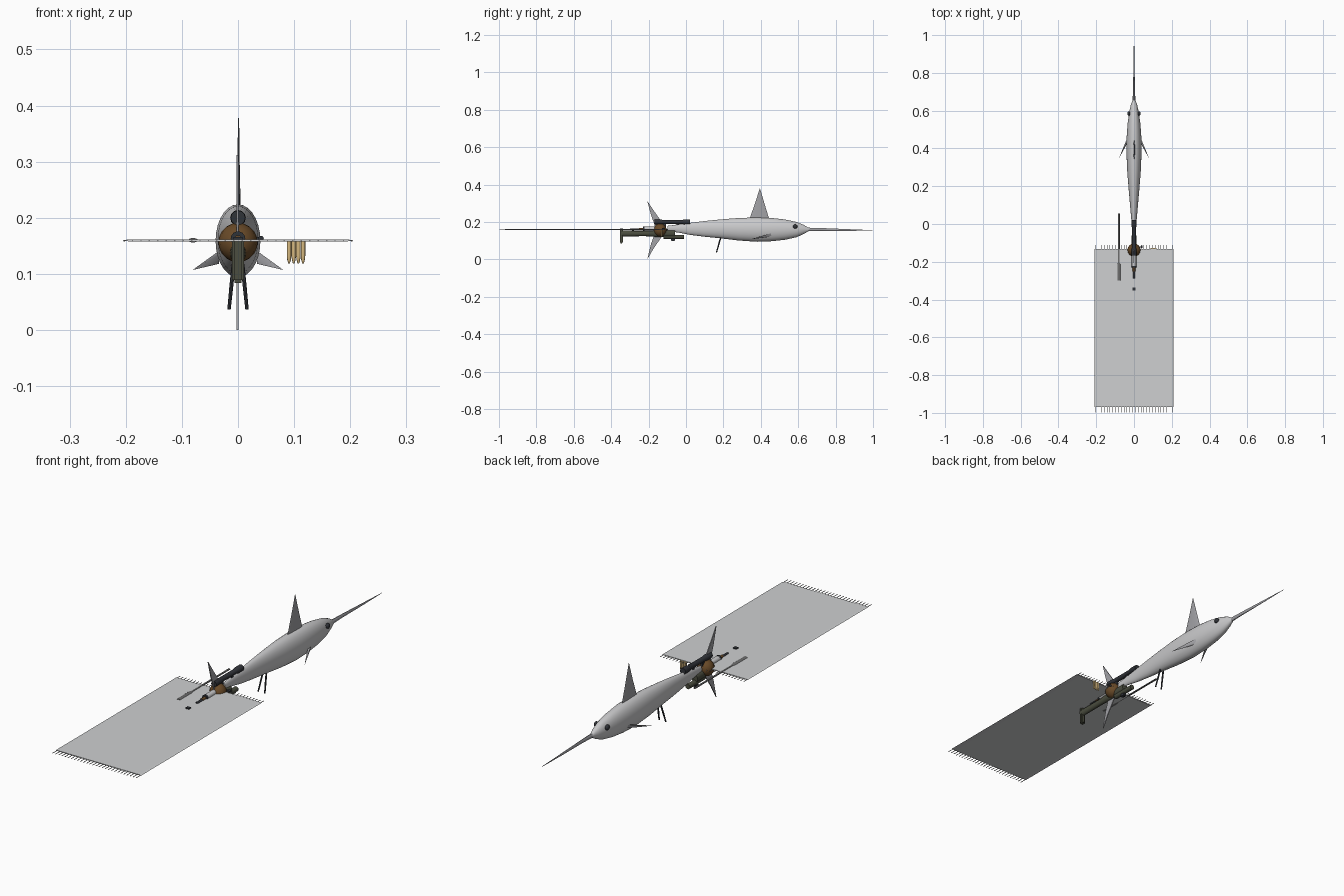
import bpy, bmesh
from math import sin, cos, pi, radians
from mathutils import Vector

cube = bpy.data.objects.get("Cube")
if cube:
    bpy.data.objects.remove(cube)


def material(name, r, g, b):
    m = bpy.data.materials.new(name)
    m.use_nodes = True
    m.diffuse_color = (r, g, b, 1)
    m.node_tree.nodes["Principled BSDF"].inputs["Base Color"].default_value = (r, g, b, 1)
    return m


SKIN = material("light grey skin", 0.59, 0.59, 0.60)
FIN = material("fin grey", 0.36, 0.36, 0.38)
CLOTH = material("cloth grey", 0.62, 0.63, 0.64)
THREAD = material("thread grey", 0.36, 0.36, 0.36)
WOOD = material("brown wood", 0.14, 0.068, 0.021)
OLIVE = material("dark olive", 0.07, 0.075, 0.05)
SLATE = material("dark slate", 0.03, 0.033, 0.04)
BRASS = material("brass tan", 0.70, 0.50, 0.22)
STEEL = material("dark steel", 0.15, 0.15, 0.15)


def finish(bm, name, mat, angle=40):
    bmesh.ops.recalc_face_normals(bm, faces=bm.faces[:])
    me = bpy.data.meshes.new(name)
    bm.to_mesh(me)
    bm.free()
    me.materials.append(mat)
    ob = bpy.data.objects.new(name, me)
    bpy.context.collection.objects.link(ob)
    bpy.ops.object.select_all(action="DESELECT")
    ob.select_set(True)
    bpy.context.view_layer.objects.active = ob
    bpy.ops.object.shade_smooth_by_angle(angle=radians(angle))
    return ob


def loft(name, stations, mat, x=0, sides=16, upright=False, angle=40):
    """Elliptical rings (position, cross centre, half width, half height) along y, or z if upright."""
    bm = bmesh.new()
    rings = []
    for p, c, rw, rh in stations:
        ring = []
        for i in range(sides):
            a = 2 * pi * i / sides
            u, v = x + rw * cos(a), c + rh * sin(a)
            ring.append(bm.verts.new((u, v, p) if upright else (u, p, v)))
        rings.append(ring)
    for a, b in zip(rings, rings[1:]):
        for i in range(sides):
            j = (i + 1) % sides
            bm.faces.new((a[i], a[j], b[j], b[i]))
    bm.faces.new(rings[0])
    bm.faces.new(rings[-1])
    return finish(bm, name, mat, angle)


def tube(name, y0, y1, z, r, mat, x=0, sides=14):
    return loft(name, [(y0, z, r, r), (y1, z, r, r)], mat, x, sides)


def box(name, center, size, mat, bevel=0.0):
    bm = bmesh.new()
    bmesh.ops.create_cube(bm, size=1)
    for v in bm.verts:
        v.co = Vector(center) + Vector([a * b for a, b in zip(v.co, size)])
    if bevel:
        bmesh.ops.bevel(bm, geom=bm.edges[:], offset=bevel, segments=2, affect="EDGES")
    return finish(bm, name, mat)


def plate(name, points, thickness, mat):
    """Flat fin from an outline, with thickness across x."""
    bm = bmesh.new()
    face = bm.faces.new([bm.verts.new(Vector(p) - Vector((thickness / 2, 0, 0))) for p in points])
    out = bmesh.ops.extrude_face_region(bm, geom=[face])
    for v in out["geom"]:
        if isinstance(v, bmesh.types.BMVert):
            v.co.x += thickness
    return finish(bm, name, mat, 20)


# Fish body and sword
loft("fish_body", [
    (-0.10, 0.165, 0.007, 0.014), (-0.04, 0.165, 0.010, 0.022), (0.02, 0.163, 0.014, 0.032),
    (0.10, 0.163, 0.021, 0.042), (0.18, 0.163, 0.028, 0.050), (0.28, 0.161, 0.036, 0.060),
    (0.38, 0.159, 0.040, 0.065), (0.46, 0.159, 0.039, 0.062), (0.53, 0.159, 0.034, 0.054),
    (0.59, 0.159, 0.026, 0.041), (0.63, 0.160, 0.017, 0.024), (0.66, 0.160, 0.006, 0.006)],
    SKIN, sides=28)
loft("sword", [(0.64, 0.16, 0.008, 0.010), (0.72, 0.16, 0.005, 0.008),
               (0.86, 0.157, 0.0025, 0.005), (0.998, 0.155, 0.0005, 0.001)], FIN, sides=10)

# Dorsal and tail fins
loft("dorsal_fin", [(0.205, 0.392, 0.004, 0.056), (0.30, 0.394, 0.002, 0.025),
                    (0.378, 0.395, 0.001, 0.001)], FIN, x=0.001, upright=True, angle=80)
for name, s, reach in (("upper_tail_fin", 1, 0.152), ("lower_tail_fin", -1, 0.16)):
    plate(name, [(-0.001, -0.11, 0.16), (-0.001, -0.13, 0.16 + s * 0.04),
                 (-0.001, -0.172, 0.16 + s * 0.10), (-0.001, -0.207, 0.16 + s * reach),
                 (-0.001, -0.188, 0.16 + s * 0.08), (-0.001, -0.17, 0.16 + s * 0.03),
                 (-0.001, -0.165, 0.16)], 0.004, FIN)

# Paired fins and eyes
for side, s in (("left", 1), ("right", -1)):
    bm = bmesh.new()
    root = [bm.verts.new((s * 0.034, y, z)) for y, z in
            ((0.46, 0.141), (0.455, 0.125), (0.43, 0.118), (0.435, 0.134))]
    tip = bm.verts.new((s * 0.081, 0.345, 0.107))
    bm.faces.new(root)
    for i in range(4):
        bm.faces.new((root[i], root[(i + 1) % 4], tip))
    finish(bm, side + "_pectoral_fin", FIN, 80)
    pelvic = loft(side + "_pelvic_fin", [(0.037, 0.163, 0.003, 0.003), (0.08, 0.175, 0.0035, 0.004),
                                         (0.125, 0.188, 0.0035, 0.004)], SLATE, sides=8, upright=True)
    for v in pelvic.data.vertices:
        v.co.x += s * (0.016 - (v.co.z - 0.037) * 0.10)
    bm = bmesh.new()
    bmesh.ops.create_uvsphere(bm, u_segments=16, v_segments=10, radius=0.012)
    for v in bm.verts:
        v.co.x *= 0.7
        v.co += Vector((s * 0.027, 0.584, 0.176))
    finish(bm, side + "_eye", SLATE)

# Rug: thin sheet with tapered long edges and fringed ends
bm = bmesh.new()
section = [(-0.208, 0.1597), (-0.198, 0.161), (0.198, 0.161), (0.208, 0.1597),
           (0.190, 0.1575), (-0.190, 0.1575)]
ends = [[bm.verts.new((x, y, z)) for x, z in section] for y in (-0.968, -0.132)]
for i in range(6):
    j = (i + 1) % 6
    bm.faces.new((ends[0][i], ends[0][j], ends[1][j], ends[1][i]))
for e in ends:
    bm.faces.new(e)
finish(bm, "rug", CLOTH, 3)
bm = bmesh.new()
count = 28
for y in (-0.982, -0.126):
    for i in range(count):
        x = -0.203 + 0.406 * i / (count - 1)
        new = bmesh.ops.create_cube(bm, size=1)["verts"]
        for v in new:
            v.co = Vector((x + v.co.x * 0.0025, y + v.co.y * 0.030, 0.159 + v.co.z * 0.0015))
finish(bm, "rug_fringe", THREAD)

# Wooden ball at the tail
bm = bmesh.new()
bmesh.ops.create_uvsphere(bm, u_segments=16, v_segments=10, radius=0.035)
for v in bm.verts:
    v.co += Vector((0, -0.138, 0.156))
finish(bm, "wooden_ball", WOOD)

# Rifle: butt, stock, fore end and grip
box("butt_plate", (0, -0.345, 0.124), (0.022, 0.018, 0.080), OLIVE, 0.005)
box("butt_cap", (0, -0.345, 0.162), (0.016, 0.015, 0.007), SLATE)
loft("stock", [(-0.35, 0.138, 0.011, 0.016), (-0.22, 0.138, 0.012, 0.014),
               (-0.16, 0.138, 0.014, 0.018), (-0.06, 0.138, 0.014, 0.018)], OLIVE)
tube("fore_end", -0.12, -0.012, 0.120, 0.011, OLIVE)
box("grip", (0, -0.07, 0.112), (0.014, 0.022, 0.030), SLATE, 0.003)
tube("side_knob", -0.128, -0.114, 0.163, 0.005, SLATE, x=0.041)
box("knob_arm", (0.03, -0.121, 0.163), (0.02, 0.006, 0.006), SLATE)

# Bolt assembly on top of the stock
tube("bolt_sleeve", -0.222, -0.165, 0.163, 0.012, SKIN)
tube("bolt_collar", -0.230, -0.222, 0.163, 0.013, SLATE)
tube("bolt_neck", -0.252, -0.230, 0.162, 0.007, WOOD)
tube("bolt_rod", -0.288, -0.252, 0.160, 0.006, SLATE)

# Scope with mounts
loft("scope", [(-0.168, 0.2, 0.013, 0.013), (-0.135, 0.2, 0.013, 0.013), (-0.125, 0.2, 0.011, 0.011),
               (-0.018, 0.2, 0.011, 0.011), (-0.012, 0.2, 0.014, 0.014), (0.022, 0.2, 0.014, 0.014)],
     SLATE, sides=12)
for name, y in (("rear_mount", -0.115), ("front_mount", -0.045)):
    box(name, (0, y, 0.175), (0.010, 0.014, 0.04), SLATE)

# Cleaning rod with thick handle
loft("cleaning_rod", [(-0.21, 0.16, 0.005, 0.003), (0.055, 0.16, 0.005, 0.003)],
     STEEL, x=-0.08, sides=8)
loft("rod_handle", [(-0.30, 0.16, 0.009, 0.004), (-0.215, 0.16, 0.009, 0.004),
                    (-0.205, 0.16, 0.005, 0.003)], STEEL, x=-0.08, sides=10)

# Row of cartridges pointing down
for i in range(4):
    loft("cartridge_%d" % (i + 1), [
        (0.119, -0.13, 0.0015, 0.0015), (0.125, -0.13, 0.0032, 0.0032),
        (0.132, -0.13, 0.004, 0.004), (0.159, -0.13, 0.004, 0.004)],
        BRASS, x=0.091 + i * 0.0083, sides=10, upright=True)
